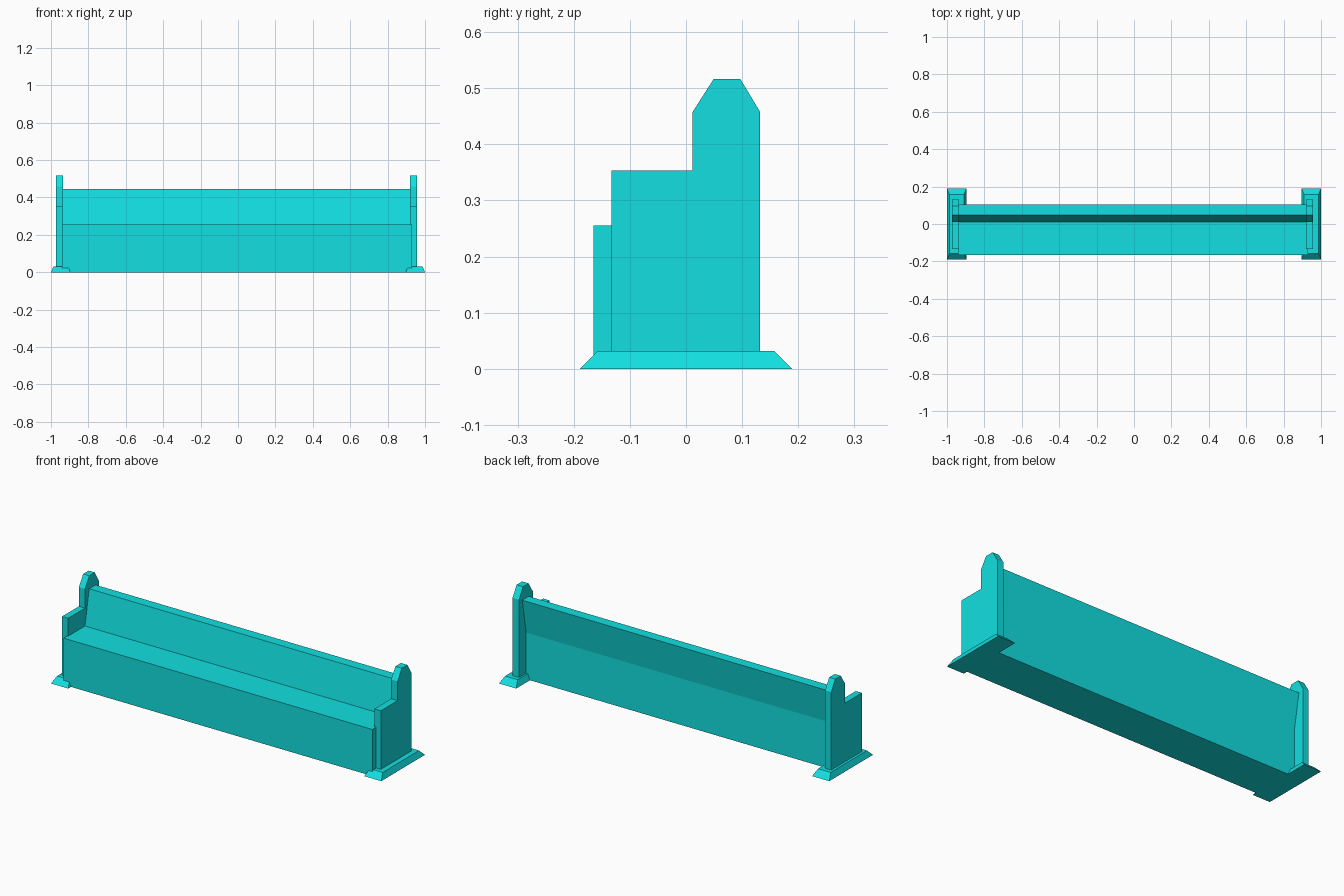
import bpy
import bmesh

if "Cube" in bpy.data.objects:
    bpy.data.objects.remove(bpy.data.objects["Cube"], do_unlink=True)

# Single turquoise finish
paint = bpy.data.materials.new("turquoise")
paint.use_nodes = True
COLOUR = (0.006, 0.74, 0.75, 1)
paint.diffuse_color = COLOUR
paint.node_tree.nodes["Principled BSDF"].inputs["Base Color"].default_value = COLOUR


def finish(name, bm):
    bmesh.ops.recalc_face_normals(bm, faces=bm.faces)
    mesh = bpy.data.meshes.new(name)
    bm.to_mesh(mesh)
    bm.free()
    mesh.materials.append(paint)
    obj = bpy.data.objects.new(name, mesh)
    bpy.context.collection.objects.link(obj)
    return obj


def extrude_profile(name, profile, x0, x1):
    """Extrude a closed (y, z) outline from x0 to x1."""
    bm = bmesh.new()
    face = bm.faces.new([bm.verts.new((x0, y, z)) for y, z in profile])
    result = bmesh.ops.extrude_face_region(bm, geom=[face])
    moved = [v for v in result["geom"] if isinstance(v, bmesh.types.BMVert)]
    bmesh.ops.translate(bm, verts=moved, vec=(x1 - x0, 0, 0))
    return finish(name, bm)


def foot(name, x0, x1, height=0.032, inset_x=0.014, inset_y=0.032):
    """Flat plinth with sloping sides."""
    bm = bmesh.new()
    bmesh.ops.create_cube(bm, size=1)
    for v in bm.verts:
        top = v.co.z > 0
        half_x = (x1 - x0) / 2 - (inset_x if top else 0)
        half_y = 0.189 - (inset_y if top else 0)
        v.co.x = (x0 + x1) / 2 + (half_x if v.co.x > 0 else -half_x)
        v.co.y = half_y if v.co.y > 0 else -half_y
        v.co.z = height if top else 0
    return finish(name, bm)


# Solid seat box with a leaning backrest
bench = [(-0.165, 0), (-0.165, 0.255), (0.012, 0.255), (0.048, 0.445),
         (0.104, 0.445), (0.07, 0.255), (0.07, 0)]
extrude_profile("seat_and_backrest", bench, -0.941, 0.93)

# End panels with armrest step and chamfered top
panel = [(-0.133, 0.02), (-0.133, 0.353), (0.012, 0.353), (0.012, 0.458),
         (0.049, 0.516), (0.097, 0.516), (0.132, 0.458), (0.132, 0.02)]
extrude_profile("right_end_panel", panel, -0.972, -0.935)
extrude_profile("left_end_panel", panel, 0.919, 0.958)

# Feet under the end panels
foot("right_foot", -1.0, -0.896)
foot("left_foot", 0.896, 1.0)
